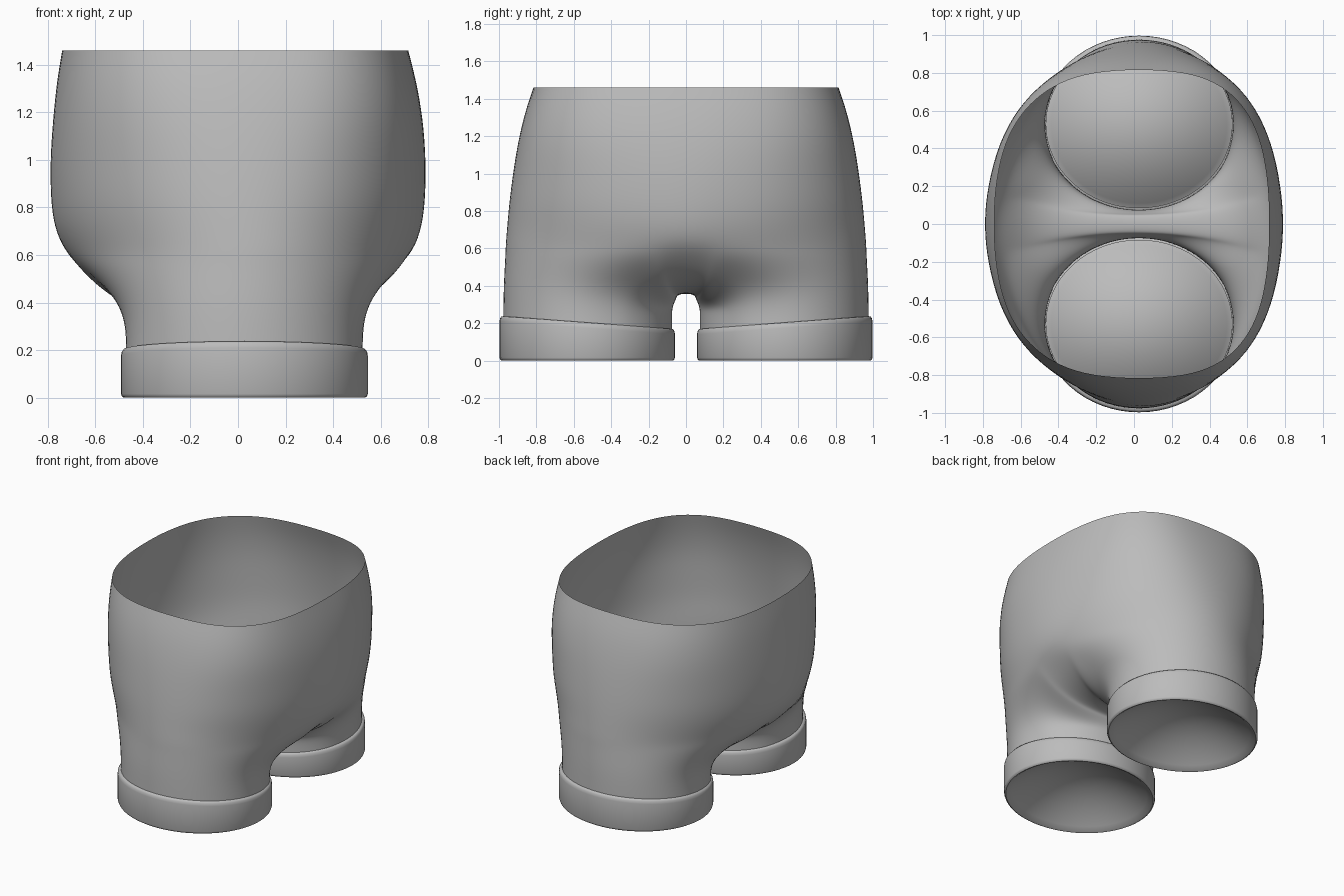
import bpy, bmesh, math
from math import sin, cos, pi

cube = bpy.data.objects.get("Cube")
if cube:
    bpy.data.objects.remove(cube)

grey = bpy.data.materials.new("plain_grey")
grey.use_nodes = True
GREY = (0.5, 0.5, 0.5, 1)
grey.diffuse_color = GREY
grey.node_tree.nodes["Principled BSDF"].inputs["Base Color"].default_value = GREY

M = 12                                # segments in the outer half of a leg
LEG_X, LEG_Y, LEG_RX, LEG_RY = 0.027, 0.528, 0.5, 0.45
TH0 = 0.13                            # half-angle of the strip across the sides
SPREAD = math.radians(22)             # how far the outer half wraps inward


def make_object(name, bm):
    bmesh.ops.recalc_face_normals(bm, faces=bm.faces)
    mesh = bpy.data.meshes.new(name)
    bm.to_mesh(mesh)
    bm.free()
    mesh.materials.append(grey)
    obj = bpy.data.objects.new(name, mesh)
    bpy.context.collection.objects.link(obj)
    bpy.context.view_layer.objects.active = obj
    for o in bpy.context.selected_objects:
        o.select_set(False)
    obj.select_set(True)
    return obj


def add_mirror(obj):
    mod = obj.modifiers.new("mirror", 'MIRROR')
    mod.use_axis = (False, True, False)
    mod.use_clip = True


def bridge(bm, a, b, closed=False):
    n = len(a)
    for i in range(n if closed else n - 1):
        j = (i + 1) % n
        bm.faces.new((a[i], a[j], b[j], b[i]))


def body_point(level, th):
    z, cx, rx, ry, n = level
    c, s = cos(th), max(sin(th), 0)
    x = cx + 1.01 * rx * math.copysign(abs(c) ** (2 / n), c) + 0.04 * s * s
    return (x, 1.008 * ry * s ** (2 / n), z)


def leg_point(ang, grow=0.0):
    return (LEG_X + (LEG_RX + grow) * cos(ang), LEG_Y + (LEG_RY + grow) * sin(ang))


def cuff_top(y):
    return 0.17 + 0.07 * (y - 0.06) / 0.94


# Trunk: half rings from the waist to the split (z, centre, half widths, squareness)
levels = [(1.46, -0.012, 0.722, 0.815, 2.7), (1.33, -0.006, 0.75, 0.86, 2.55),
          (1.17, 0.0, 0.772, 0.898, 2.4), (1.0, 0.0, 0.784, 0.926, 2.2),
          (0.84, 0.0, 0.782, 0.946, 2.1), (0.72, 0.0, 0.768, 0.957, 2.0),
          (0.62, 0.004, 0.73, 0.965, 2.0)]
angles = [0] + [TH0 + (pi - 2 * TH0) * k / M for k in range(M + 1)] + [pi]
bm = bmesh.new()
rings = [[bm.verts.new(body_point(lv, th)) for th in angles] for lv in levels]
for upper, lower in zip(rings, rings[1:]):
    bridge(bm, upper, lower)

# Crotch: a saddle strip joining the two sides along the middle
split = rings[-1]
edge, middle = [split[-2]], [split[-1]]
in_angles = [pi + SPREAD + (pi - 2 * SPREAD) * k / M for k in range(M + 1)]
for ang in in_angles[1:-1]:
    u = cos(ang) / cos(SPREAD)
    z = 0.352 + 0.268 * abs(u) ** 4
    x = 0.004 + 0.73 * u
    edge.append(bm.verts.new((x, 0.045 + 0.085 * u * u, z)))
    middle.append(bm.verts.new((x, 0, z + 0.008)))
edge.append(split[1])
middle.append(split[0])
bridge(bm, middle, edge)

# Leg: blend the split loop into an oval and run it into the cuff
loop = split[1:-1] + edge[1:-1]
leg_angles = [-SPREAD + (pi + 2 * SPREAD) * k / M for k in range(M + 1)] + in_angles[1:-1]
start = [v.co.copy() for v in loop]
previous = loop
for f, w in ((0.16, 0.17), (0.32, 0.42), (0.54, 0.76), (0.76, 0.95), (1, 1)):
    ring = []
    for p, ang in zip(start, leg_angles):
        x, y = leg_point(ang, 0.006)
        ring.append(bm.verts.new((p.x + (x - p.x) * w, p.y + (y - p.y) * w,
                                  p.z + (0.25 - p.z) * f)))
    bridge(bm, previous, ring, True)
    previous = ring
ring = []
for ang in leg_angles:
    x, y = leg_point(ang, 0.006)
    ring.append(bm.verts.new((x, y, cuff_top(y) - 0.03)))
bridge(bm, previous, ring, True)

shorts = make_object("shorts_body", bm)
add_mirror(shorts)
sub = shorts.modifiers.new("smooth", 'SUBSURF')
sub.levels = sub.render_levels = 2
bpy.ops.object.shade_smooth()

# Cuffs: rounded bands with a slanted top edge and a domed inner panel
SEG = 64
bm = bmesh.new()
profile = [(-0.008, 1, 0.0), (0.008, 1, -0.002), (0.016, 1, -0.012), (0.019, 1, -0.03),
           (0.019, 0, 0.016), (0.015, 0, 0.005), (0.007, 0, 0.0)]
previous = None
for grow, top, dz in profile:
    ring = []
    for k in range(SEG):
        x, y = leg_point(2 * pi * k / SEG, grow)
        ring.append(bm.verts.new((x, y, top * cuff_top(y) + dz)))
    if previous:
        bridge(bm, previous, ring, True)
    previous = ring
DOME = 0.2
for r in (0.99, 0.93, 0.83, 0.7, 0.55, 0.38, 0.2):
    ring = []
    for k in range(SEG):
        x, y = leg_point(2 * pi * k / SEG)
        ring.append(bm.verts.new((LEG_X + (x - LEG_X) * r, LEG_Y + (y - LEG_Y) * r,
                                  DOME * (1 - r * r))))
    bridge(bm, previous, ring, True)
    previous = ring
tip = bm.verts.new((LEG_X, LEG_Y, DOME))
for k in range(SEG):
    bm.faces.new((previous[k], previous[(k + 1) % SEG], tip))

cuffs = make_object("leg_cuffs", bm)
add_mirror(cuffs)
bpy.ops.object.shade_smooth_by_angle(angle=math.radians(50))
